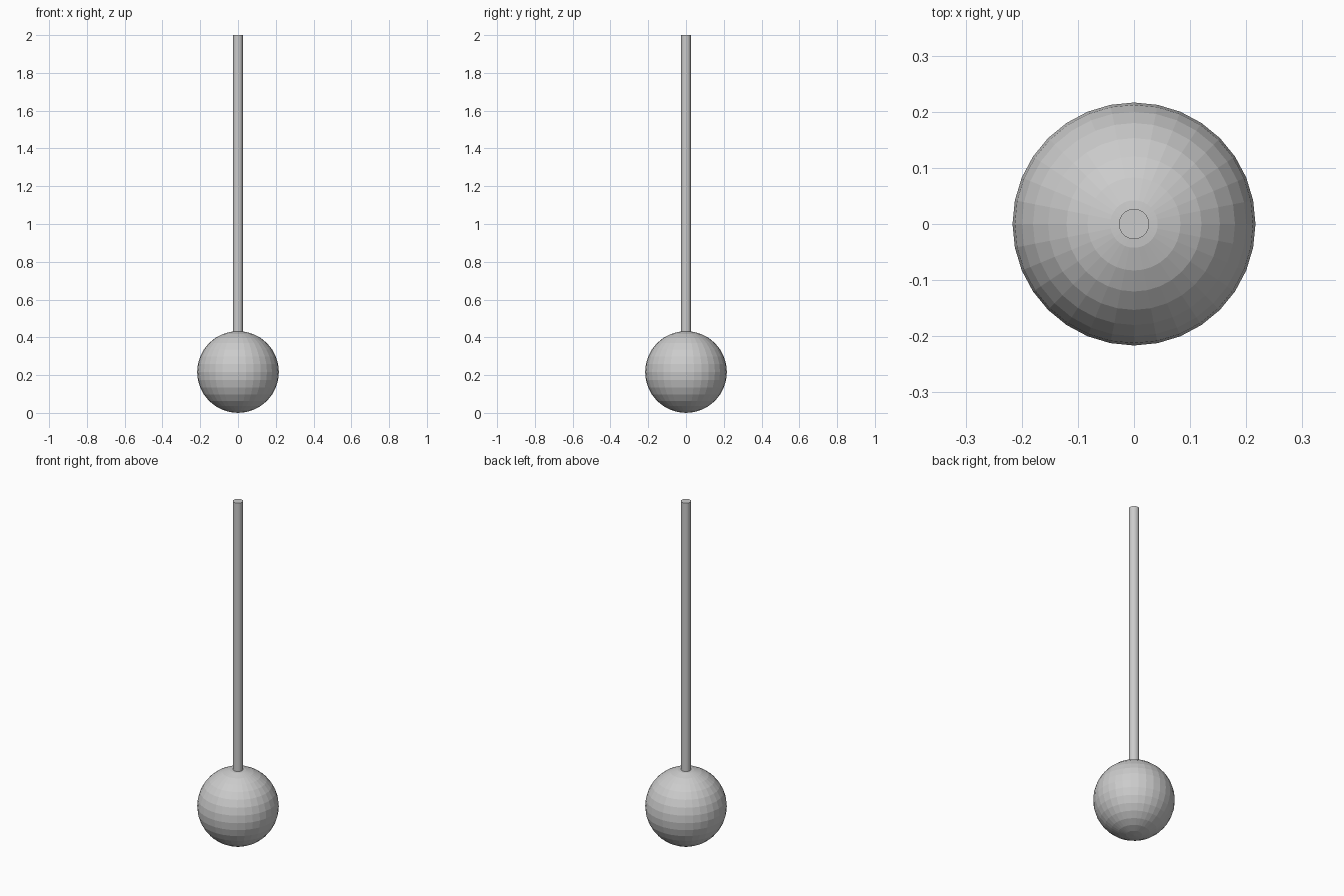
import bpy

if "Cube" in bpy.data.objects:
    bpy.data.objects.remove(bpy.data.objects["Cube"])

R = 0.2165      # ball radius
ROD_R = 0.027   # rod radius
TOP = 2.0       # overall height

# Faceted ball resting on the floor
bpy.ops.mesh.primitive_uv_sphere_add(segments=32, ring_count=16, radius=R, location=(0, 0, R))
bpy.context.object.name = "ball"

# Slim rod rising from the ball, slightly sunk into its top
bottom = 2 * R - 0.01
bpy.ops.mesh.primitive_cylinder_add(vertices=32, radius=ROD_R, depth=TOP - bottom,
                                    location=(0, 0, (TOP + bottom) / 2))
bpy.context.object.name = "rod"
